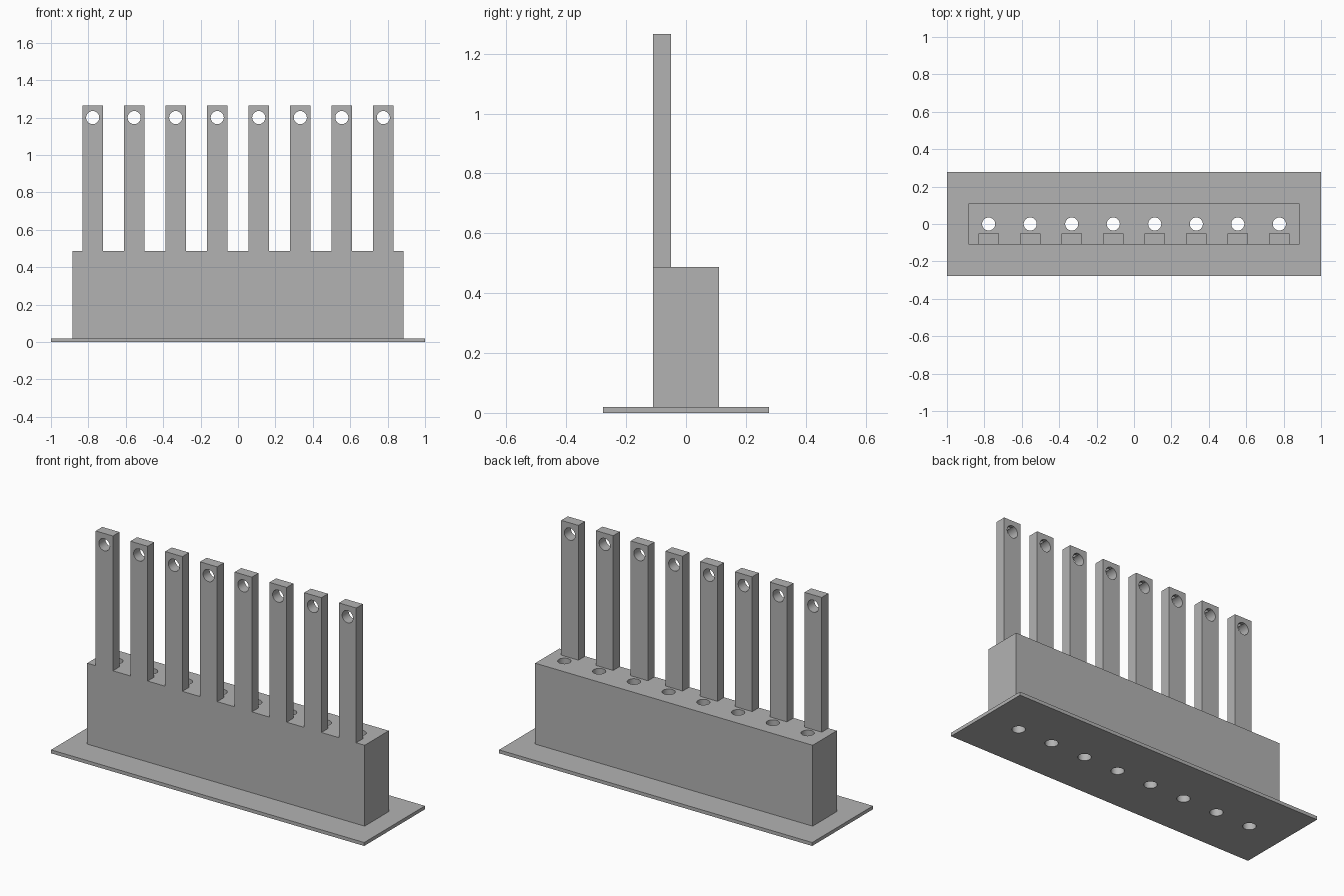
import bpy
import bmesh
from mathutils import Matrix, Vector

if "Cube" in bpy.data.objects:
    bpy.data.objects.remove(bpy.data.objects["Cube"], do_unlink=True)

COUNT, PITCH = 8, 0.222
HOLE_RADIUS = 0.035
PLATE_TOP, BLOCK_TOP, POST_TOP = 0.02, 0.487, 1.265
centres = [(i - (COUNT - 1) / 2) * PITCH for i in range(COUNT)]

grey = bpy.data.materials.new("plain grey")
grey.use_nodes = True
colour = (0.45, 0.45, 0.45, 1)
grey.diffuse_color = colour
grey.node_tree.nodes["Principled BSDF"].inputs["Base Color"].default_value = colour


def add_object(name, bm):
    mesh = bpy.data.meshes.new(name)
    bm.to_mesh(mesh)
    bm.free()
    mesh.materials.append(grey)
    obj = bpy.data.objects.new(name, mesh)
    bpy.context.collection.objects.link(obj)
    return obj


def box(name, low, high):
    low, high = Vector(low), Vector(high)
    bm = bmesh.new()
    place = Matrix.Translation((low + high) / 2) @ Matrix.Diagonal((high - low).to_4d())
    bmesh.ops.create_cube(bm, size=1, matrix=place)
    return add_object(name, bm)


def drill(obj, points, axis):
    """Cut a round hole along the axis through each point."""
    bm = bmesh.new()
    turn = Vector((0, 0, 1)).rotation_difference(Vector(axis)).to_matrix().to_4x4()
    for p in points:
        bmesh.ops.create_cone(bm, cap_ends=True, segments=32, radius1=HOLE_RADIUS,
                              radius2=HOLE_RADIUS, depth=3,
                              matrix=Matrix.Translation(p) @ turn)
    cutter = add_object("hole_cutter", bm)
    cutter.hide_render = True
    mod = obj.modifiers.new("holes", "BOOLEAN")
    mod.operation, mod.solver, mod.object = "DIFFERENCE", "EXACT", cutter
    bpy.ops.object.select_all(action="DESELECT")
    bpy.context.view_layer.objects.active = obj
    obj.select_set(True)
    bpy.ops.object.modifier_apply(modifier=mod.name)
    bpy.data.objects.remove(cutter, do_unlink=True)
    bpy.ops.object.shade_smooth_by_angle()


def open_bottom(obj):
    """Remove the hidden face where a part stands on another."""
    bm = bmesh.new()
    bm.from_mesh(obj.data)
    bm.normal_update()
    hidden = [f for f in bm.faces if f.normal.z < -0.99]
    bmesh.ops.delete(bm, geom=hidden, context="FACES")
    bm.to_mesh(obj.data)
    bm.free()


# Base plate and block, pierced from top to bottom
floor_holes = [(x, 0, 0) for x in centres]
plate = box("base_plate", (-1, -0.277, 0), (1, 0.277, PLATE_TOP))
drill(plate, floor_holes, (0, 0, 1))
block = box("block", (-0.886, -0.11, PLATE_TOP), (0.886, 0.11, BLOCK_TOP))
drill(block, floor_holes, (0, 0, 1))
open_bottom(block)

# Row of posts flush with the front of the block, each with an eye near the top
for i, x in enumerate(centres):
    post = box(f"post_{i + 1}", (x - 0.055, -0.11, BLOCK_TOP), (x + 0.055, -0.05, POST_TOP))
    drill(post, [(x, 0, 1.2)], (0, 1, 0))
    open_bottom(post)
